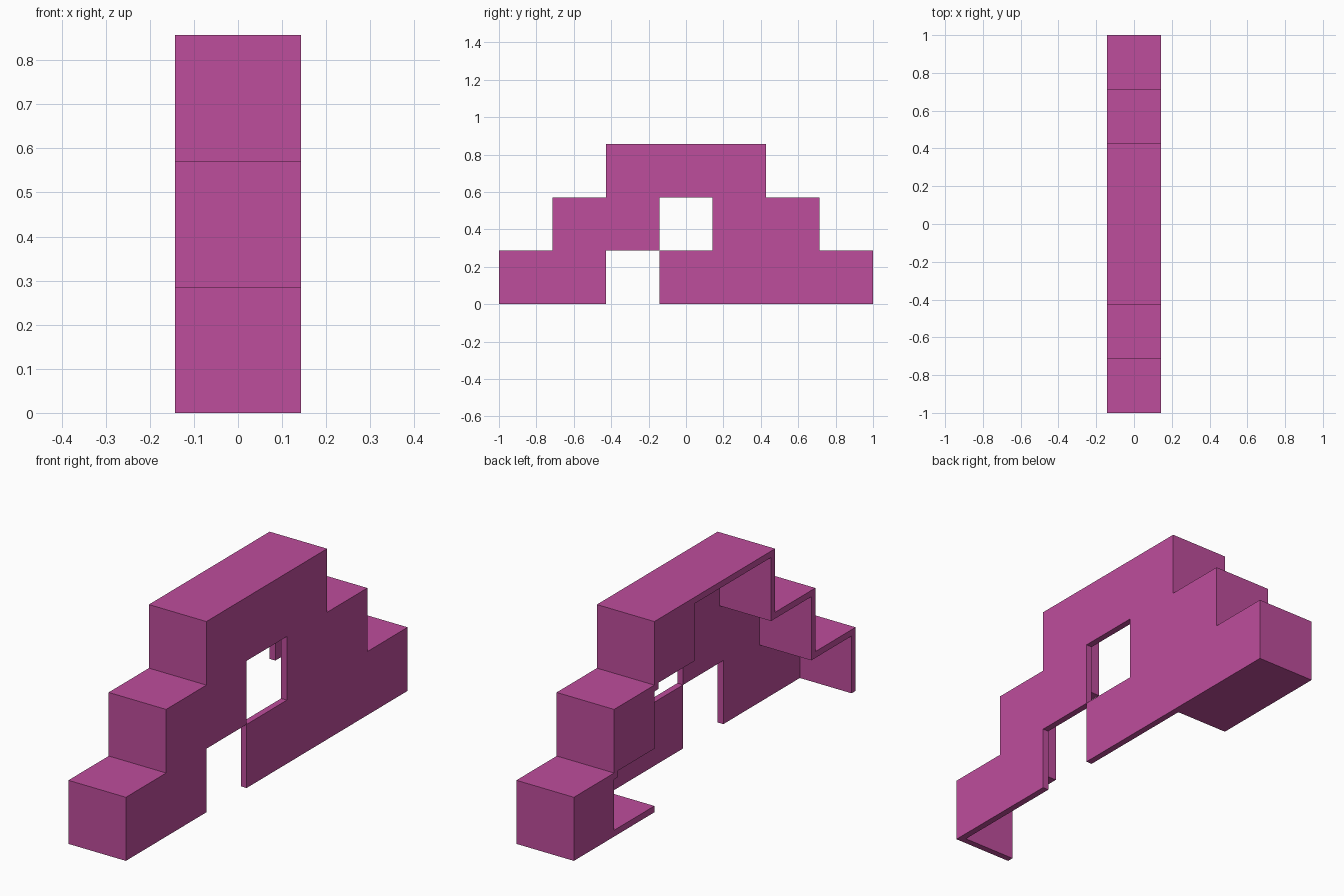
import bpy, bmesh
from mathutils import Vector

if "Cube" in bpy.data.objects:
    bpy.data.objects.remove(bpy.data.objects["Cube"], do_unlink=True)

U = 2 / 7          # one block
H = U / 2          # half width
T = U * 0.1        # plate thickness

pink = bpy.data.materials.new("magenta_pink")
pink.use_nodes = True
COLOUR = (0.515, 0.075, 0.332, 1)
pink.diffuse_color = COLOUR
pink.node_tree.nodes["Principled BSDF"].inputs["Base Color"].default_value = COLOUR


def extrude_faces(name, polygons, x0, x1):
    """Extrude joined (y, z) polygons along x."""
    bm = bmesh.new()
    for poly in polygons:
        bm.faces.new([bm.verts.new((x0, y, z)) for y, z in poly])
    bmesh.ops.remove_doubles(bm, verts=bm.verts, dist=1e-5)
    ext = bmesh.ops.extrude_face_region(bm, geom=bm.faces[:], use_keep_orig=True)
    moved = [v for v in ext["geom"] if isinstance(v, bmesh.types.BMVert)]
    bmesh.ops.translate(bm, verts=moved, vec=Vector((x1 - x0, 0, 0)))
    bmesh.ops.recalc_face_normals(bm, faces=bm.faces)
    mesh = bpy.data.meshes.new(name)
    bm.to_mesh(mesh)
    bm.free()
    mesh.materials.append(pink)
    obj = bpy.data.objects.new(name, mesh)
    bpy.context.collection.objects.link(obj)
    return obj


def rect(y0, y1, z0, z1):
    return [(y0, z0), (y1, z0), (y1, z1), (y0, z1)]


# Stepped shell: risers, treads and top as one bent plate
half = [(3.5, 0), (3.5, 1), (2.5, 1), (2.5, 2), (1.5, 2), (1.5, 3)]
outer = [(y * U, z * U) for y, z in half]
inner = [(y - T, z - T if z else 0) for y, z in outer]


def mirrored(points):
    return [(-y, z) for y, z in points]


shell = outer + mirrored(outer)[::-1] + mirrored(inner) + inner[::-1]
extrude_faces("stepped_shell", [shell], -H, H - T)

# Side wall of block cells, with a doorway and a window left open
openings = {(-1, 0), (0, 1)}
cells = [rect((c - 0.5) * U, (c + 0.5) * U, r * U, (r + 1) * U)
         for r in range(3) for c in range(r - 3, 4 - r)
         if (c, r) not in openings]
extrude_faces("side_wall", cells, H - T, H)

# Floor under the rear steps
extrude_faces("rear_floor", [rect(1.5 * U, 3.5 * U - T, 0, T)], -H, H - T)

# One closing panel per rear step on the open side
for row, name in enumerate(("lower_panel", "middle_panel", "upper_panel")):
    y0 = (2.5 - row) * U
    z0 = T if row == 0 else row * U
    extrude_faces(name, [rect(y0, y0 + U - T, z0, (row + 1) * U - T)], -H, -H + T)
